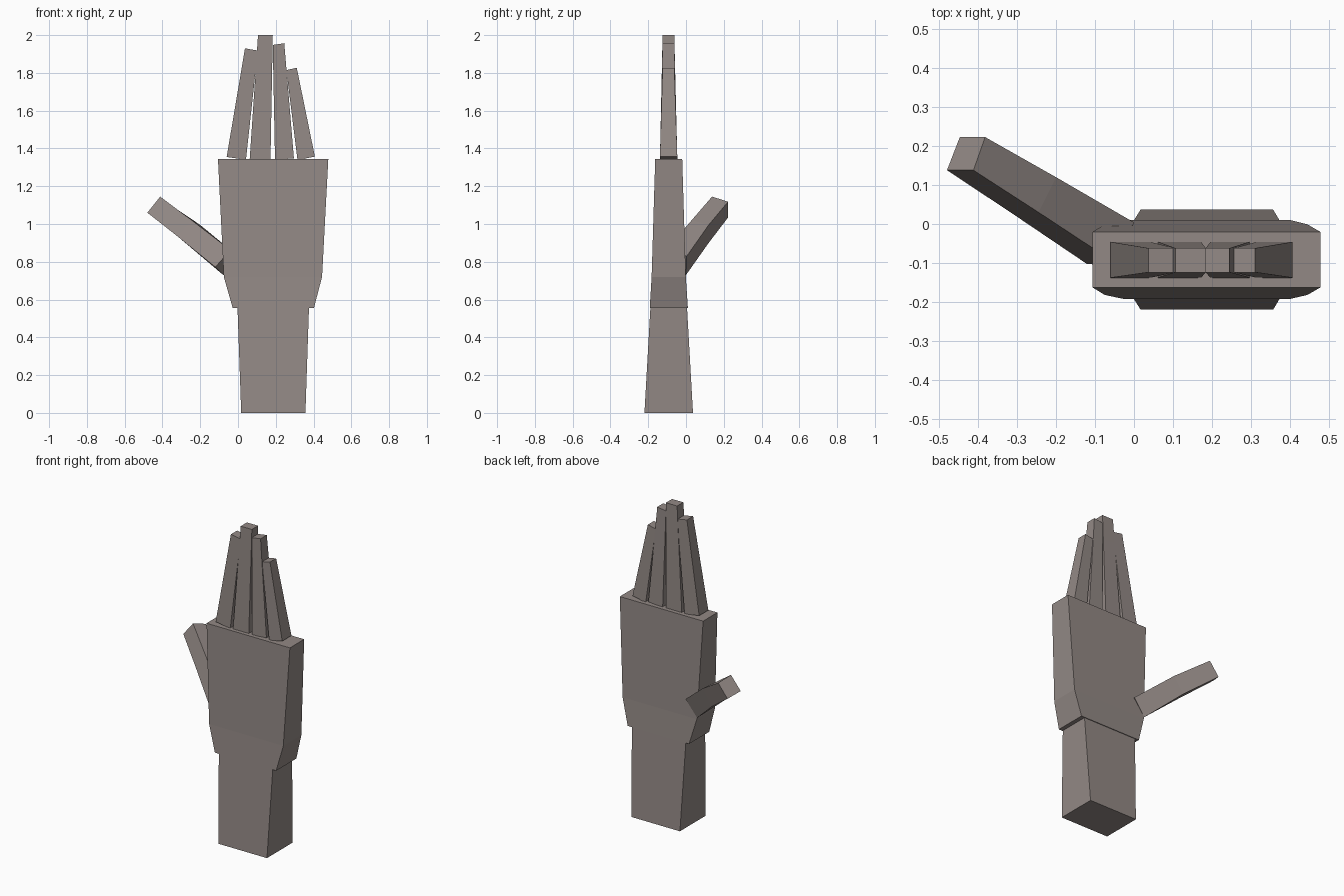
import bpy, bmesh
from mathutils import Vector

if "Cube" in bpy.data.objects:
    bpy.data.objects.remove(bpy.data.objects["Cube"])

skin = bpy.data.materials.new("skin")
skin.diffuse_color = (0.29, 0.25, 0.235, 1)
skin.use_nodes = True
skin.node_tree.nodes["Principled BSDF"].inputs["Base Color"].default_value = skin.diffuse_color


def loft(name, rings):
    """Flat-faced block through four-cornered rings, capped at both ends."""
    bm = bmesh.new()
    loops = [[bm.verts.new(p) for p in r] for r in rings]
    for a, b in zip(loops, loops[1:]):
        for i in range(4):
            j = (i + 1) % 4
            bm.faces.new((a[i], a[j], b[j], b[i]))
    bm.faces.new(loops[0][::-1])
    bm.faces.new(loops[-1])
    bmesh.ops.recalc_face_normals(bm, faces=bm.faces)
    mesh = bpy.data.meshes.new(name)
    bm.to_mesh(mesh)
    bm.free()
    mesh.materials.append(skin)
    obj = bpy.data.objects.new(name, mesh)
    bpy.context.collection.objects.link(obj)
    return obj


def rect(x0, x1, y0, y1, z0, z1=None):
    """Ring that may lean: z0 at the left side, z1 at the right side."""
    z1 = z0 if z1 is None else z1
    return [Vector(p) for p in ((x0, y0, z0), (x1, y0, z1), (x1, y1, z1), (x0, y1, z0))]


def between(a, b, t):
    return [p.lerp(q, t) for p, q in zip(a, b)]


# forearm
loft("forearm", [rect(0.017, 0.357, -0.22, 0.037, 0),
                 rect(-0.003, 0.376, -0.188, 0.005, 0.565)])

# palm with narrowing heel
loft("palm", [rect(-0.028, 0.402, -0.192, 0.010, 0.555),
              rect(-0.075, 0.445, -0.182, -0.001, 0.72),
              rect(-0.106, 0.478, -0.163, -0.020, 1.343)])

# fingers: base x span and heights, tip x span and heights
fingers = {
    "index_finger": ((-0.06, 0.042, 1.355, 1.34), (0.037, 0.105, 1.93, 1.918)),
    "middle_finger": ((0.062, 0.172, 1.343, 1.34), (0.106, 0.184, 2.0, 2.0)),
    "ring_finger": ((0.196, 0.296, 1.34, 1.348), (0.184, 0.245, 1.948, 1.957)),
    "little_finger": ((0.315, 0.407, 1.338, 1.357), (0.256, 0.311, 1.815, 1.827)),
}
for name, ((a0, a1, az0, az1), (b0, b1, bz0, bz1)) in fingers.items():
    base = rect(a0, a1, -0.138, -0.046, az0, az1)
    tip = rect(b0, b1, -0.124, -0.062, bz0, bz1)
    loft(name, [base, between(base, tip, 0.46), between(base, tip, 0.76), tip])

# thumb, angled out and back from the palm
root = [Vector(p) for p in ((-0.12, -0.103, 0.772), (-0.04, -0.105, 0.862),
                            (0.0, 0.004, 0.83), (-0.078, 0.0, 0.73))]
knuckle = [Vector(p) for p in ((-0.317, 0.03, 0.932), (-0.245, 0.03, 1.02),
                               (-0.2, 0.12, 0.995), (-0.268, 0.12, 0.90))]
end = [Vector(p) for p in ((-0.48, 0.138, 1.06), (-0.412, 0.138, 1.145),
                           (-0.382, 0.223, 1.118), (-0.447, 0.223, 1.035))]
loft("thumb", [root, knuckle, end])
